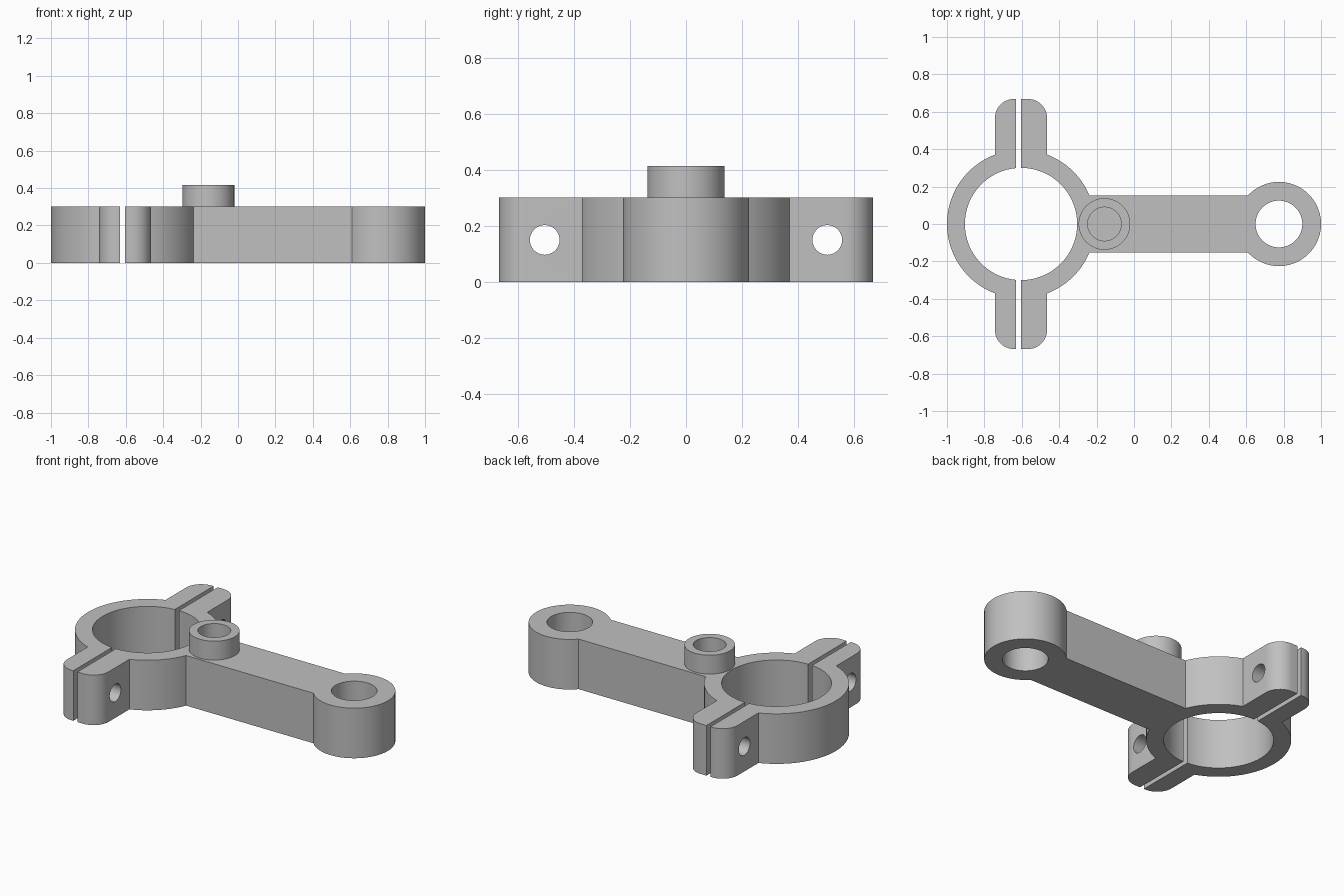
import bpy, bmesh
from math import sin, cos, asin, acos, pi, sqrt

if "Cube" in bpy.data.objects:
    bpy.data.objects.remove(bpy.data.objects["Cube"])

HEIGHT = 0.302
RING_X, RING_R, BORE_R = -0.604, 0.396, 0.30
EYE_X, EYE_R, EYE_HOLE = 0.775, 0.225, 0.125
ARM_Y = 0.153
TAB_W, TAB_Y, TAB_ROUND = 0.139, 0.668, 0.1
CAP_FACE = -0.631
BOLT_Y, BOLT_Z, BOLT_R = 0.505, 0.151, 0.053

steel = bpy.data.materials.new("plain grey metal")
steel.use_nodes = True
grey = (0.53, 0.53, 0.53, 1)
steel.diffuse_color = grey
steel.node_tree.nodes["Principled BSDF"].inputs["Base Color"].default_value = grey


def arc(cx, cy, r, a, b, n):
    return [(cx + r * cos(a + (b - a) * i / n), cy + r * sin(a + (b - a) * i / n))
            for i in range(n + 1)]


def extrude_half(name, upper):
    """Mirror a half outline across the x axis and extrude it upward."""
    outline = upper + [(x, -y) for x, y in reversed(upper[1:-1])]
    bm = bmesh.new()
    face = bm.faces.new([bm.verts.new((x, y, 0)) for x, y in outline])
    solid = bmesh.ops.extrude_face_region(bm, geom=[face])
    top = [g for g in solid["geom"] if isinstance(g, bmesh.types.BMVert)]
    bmesh.ops.translate(bm, verts=top, vec=(0, 0, HEIGHT))
    bmesh.ops.recalc_face_normals(bm, faces=bm.faces)
    return finish(name, bm)


def finish(name, bm):
    mesh = bpy.data.meshes.new(name)
    bm.to_mesh(mesh)
    bm.free()
    mesh.materials.append(steel)
    obj = bpy.data.objects.new(name, mesh)
    bpy.context.collection.objects.link(obj)
    return obj


def activate(obj):
    bpy.ops.object.select_all(action='DESELECT')
    obj.select_set(True)
    bpy.context.view_layer.objects.active = obj


def drill(obj, radius, location, rotation=(0, 0, 0)):
    bpy.ops.mesh.primitive_cylinder_add(vertices=64, radius=radius, depth=1,
                                        location=location, rotation=rotation)
    cutter = bpy.context.object
    cutter.name = "drill"
    cutter.hide_render = True
    cutter.data.materials.append(steel)
    mod = obj.modifiers.new("hole", 'BOOLEAN')
    mod.operation, mod.solver, mod.object = 'DIFFERENCE', 'EXACT', cutter
    activate(obj)
    bpy.ops.object.modifier_apply(modifier=mod.name)
    bpy.data.objects.remove(cutter)


# Bracket: half clamp ring, tabs, arm and end eye
upper = arc(EYE_X, 0, EYE_R, 0, pi - asin(ARM_Y / EYE_R), 48)
upper += arc(RING_X, 0, RING_R, asin(ARM_Y / RING_R), acos(TAB_W / RING_R), 24)
upper += arc(RING_X + TAB_W - TAB_ROUND, TAB_Y - TAB_ROUND, TAB_ROUND, 0, pi / 2, 12)
upper += [(RING_X, TAB_Y)]
upper += arc(RING_X, 0, BORE_R, pi / 2, 0, 40)
bracket = extrude_half("bracket_arm", upper)
drill(bracket, EYE_HOLE, (EYE_X, 0, HEIGHT / 2))

# Clamp cap: other half of the ring, beyond a narrow gap
gap = RING_X - CAP_FACE
upper = arc(RING_X, 0, RING_R, pi, acos(-TAB_W / RING_R), 40)
upper += arc(RING_X - TAB_W + TAB_ROUND, TAB_Y - TAB_ROUND, TAB_ROUND, pi, pi / 2, 12)
upper += [(CAP_FACE, TAB_Y)]
upper += arc(RING_X, 0, BORE_R, acos(-gap / BORE_R), pi, 40)
cap = extrude_half("clamp_cap", upper)

# Bolt holes through both pairs of tabs
for part in (bracket, cap):
    for side in (-1, 1):
        drill(part, BOLT_R, (RING_X, side * BOLT_Y, BOLT_Z), (0, pi / 2, 0))

# Boss: open tube standing on the arm, its floor is the arm top
bm = bmesh.new()
rings = []
for r, z in ((0.138, HEIGHT), (0.138, 0.416), (0.09, 0.416), (0.09, HEIGHT)):
    rings.append([bm.verts.new((x, y, z)) for x, y in arc(-0.158, 0, r, 0, 2 * pi, 64)[:-1]])
for low, high in zip(rings, rings[1:]):
    for i in range(64):
        j = (i + 1) % 64
        bm.faces.new((low[i], low[j], high[j], high[i]))
boss = finish("boss", bm)

for part in (bracket, cap, boss):
    activate(part)
    bpy.ops.object.shade_smooth_by_angle(angle=pi / 6)
